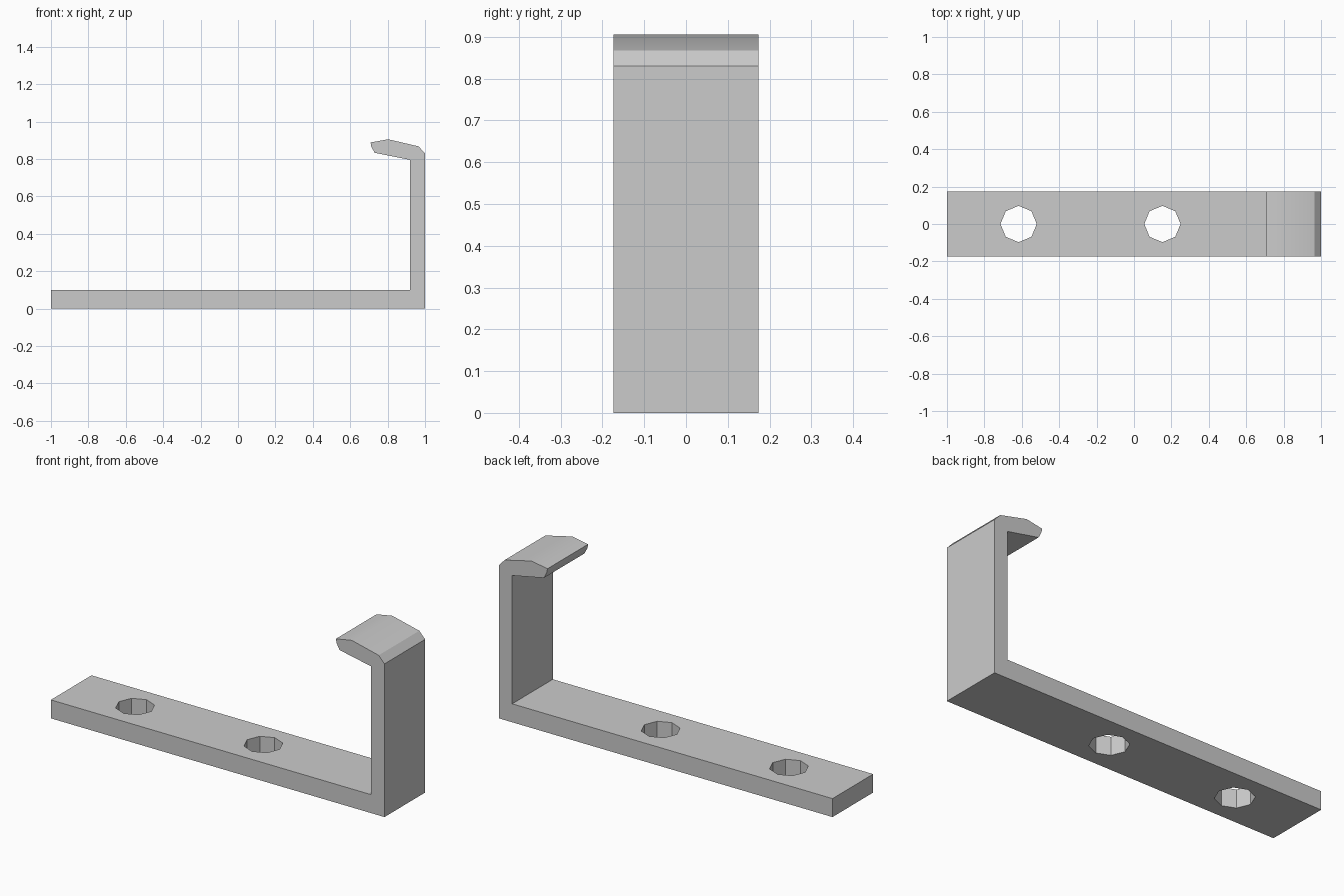
import bpy, bmesh, math
from mathutils import Vector

if "Cube" in bpy.data.objects:
    bpy.data.objects.remove(bpy.data.objects["Cube"], do_unlink=True)

# Single grey finish
GREY = (0.6, 0.6, 0.6, 1)
grey = bpy.data.materials.new("plain grey")
grey.use_nodes = True
grey.diffuse_color = GREY
grey.node_tree.nodes["Principled BSDF"].inputs["Base Color"].default_value = GREY

HALF_WIDTH = 0.174
BASE_TOP = 0.1


def extrude_outline(name, outline, vector):
    """Make a solid by sweeping a closed outline along a vector."""
    bm = bmesh.new()
    face = bm.faces.new([bm.verts.new(p) for p in outline])
    swept = bmesh.ops.extrude_face_region(bm, geom=[face], use_keep_orig=True)
    moved = [g for g in swept["geom"] if isinstance(g, bmesh.types.BMVert)]
    bmesh.ops.translate(bm, verts=moved, vec=vector)
    bmesh.ops.recalc_face_normals(bm, faces=bm.faces)
    mesh = bpy.data.meshes.new(name)
    bm.to_mesh(mesh)
    bm.free()
    mesh.materials.append(grey)
    obj = bpy.data.objects.new(name, mesh)
    bpy.context.collection.objects.link(obj)
    return obj


# Side profile: base strip, upright and hooked lip
profile = [
    (-1, 0), (1, 0), (1, 0.83), (0.965, 0.867), (0.803, 0.905),
    (0.709, 0.888), (0.712, 0.868), (0.73, 0.833),
    (0.92, 0.795), (0.92, BASE_TOP), (-1, BASE_TOP),
]
bracket = extrude_outline(
    "hook_bracket", [(x, -HALF_WIDTH, z) for x, z in profile],
    Vector((0, 2 * HALF_WIDTH, 0)))

# Two octagonal screw holes through the base
for i, cx in enumerate((-0.617, 0.152)):
    ring = [(cx + 0.097 * math.cos(k * math.pi / 4),
             0.097 * math.sin(k * math.pi / 4), -0.1) for k in range(8)]
    cutter = extrude_outline(f"hole_cutter_{i + 1}", ring, Vector((0, 0, 0.3)))
    cutter.hide_render = True
    cutter.hide_set(True)
    cut = bracket.modifiers.new(f"screw_hole_{i + 1}", "BOOLEAN")
    cut.object = cutter
    cut.operation = "DIFFERENCE"
    cut.solver = "EXACT"

# Apply the holes, then remove the cutters
bpy.context.view_layer.objects.active = bracket
bracket.select_set(True)
for mod in list(bracket.modifiers):
    cutter = mod.object
    bpy.ops.object.modifier_apply(modifier=mod.name)
    bpy.data.objects.remove(cutter, do_unlink=True)

# Soft shading across the lip, crisp edges elsewhere
bpy.ops.object.select_all(action="DESELECT")
bracket.select_set(True)
bpy.ops.object.shade_smooth_by_angle(angle=math.radians(30))
